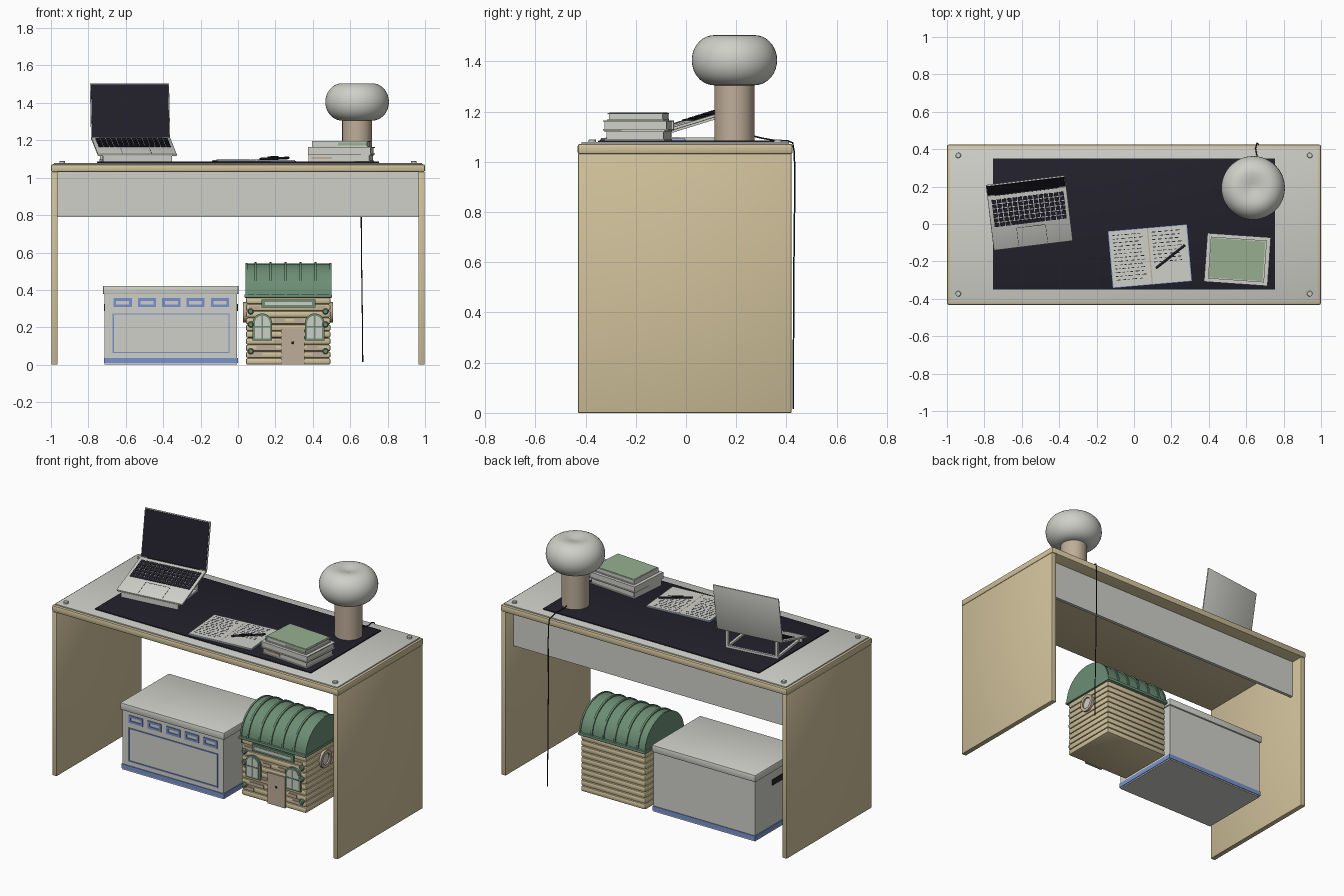
import bpy, bmesh, math, random
from mathutils import Matrix, Vector

if "Cube" in bpy.data.objects:
    bpy.data.objects.remove(bpy.data.objects["Cube"])

random.seed(4)
I = Matrix.Identity(4)


def mat(name, r, g, b):
    m = bpy.data.materials.new(name)
    m.diffuse_color = (r, g, b, 1)
    m.use_nodes = True
    m.node_tree.nodes["Principled BSDF"].inputs["Base Color"].default_value = m.diffuse_color
    return m


GREY = mat("light_grey", .63, .63, .59)
TAN = mat("tan_wood", .64, .54, .33)
DARK = mat("dark_navy", .016, .015, .025)
GREEN = mat("roof_green", .15, .27, .175)
SAGE = mat("sage_green", .31, .43, .28)
BLUE = mat("soft_blue", .19, .29, .62)
BROWN = mat("beige_brown", .52, .42, .32)
BLACK = mat("charcoal", .02, .02, .02)


def finish(name, bm, m, M=I, smooth=False):
    bmesh.ops.recalc_face_normals(bm, faces=bm.faces[:])
    bm.transform(M)
    me = bpy.data.meshes.new(name)
    bm.to_mesh(me)
    bm.free()
    me.materials.append(m)
    ob = bpy.data.objects.new(name, me)
    bpy.context.collection.objects.link(ob)
    if smooth:
        bpy.ops.object.select_all(action='DESELECT')
        ob.select_set(True)
        bpy.context.view_layer.objects.active = ob
        bpy.ops.object.shade_smooth_by_angle(angle=math.radians(35))
    return ob


def boxes(name, spans, m, M=I, bevel=0, seg=2):
    """One object from boxes given as (x0, x1, y0, y1, z0, z1)."""
    bm = bmesh.new()
    for a, b, c, d, e, f in spans:
        T = Matrix.Translation(((a + b) / 2, (c + d) / 2, (e + f) / 2))
        bmesh.ops.create_cube(bm, size=1, matrix=T @ Matrix.Diagonal((b - a, d - c, f - e, 1)))
    if bevel:
        bmesh.ops.bevel(bm, geom=bm.edges[:], offset=bevel, segments=seg, profile=.5, affect='EDGES')
    return finish(name, bm, m, M, bevel > 0)


def prism(name, pts, place, a, b, m, M=I):
    """Extrude a 2D outline from a to b; place(u, v, w) gives the 3D point."""
    bm = bmesh.new()
    lo = [bm.verts.new(place(u, v, a)) for u, v in pts]
    hi = [bm.verts.new(place(u, v, b)) for u, v in pts]
    bm.faces.new(lo)
    bm.faces.new(hi)
    for i in range(len(pts)):
        j = (i + 1) % len(pts)
        bm.faces.new((lo[i], lo[j], hi[j], hi[i]))
    return finish(name, bm, m, M, True)


def lathe(name, profile, m, M=I, steps=48):
    bm = bmesh.new()
    vs = [bm.verts.new((r, 0, z)) for r, z in profile]
    es = [bm.edges.new(p) for p in zip(vs, vs[1:])]
    bmesh.ops.spin(bm, geom=vs + es, cent=(0, 0, 0), axis=(0, 0, 1), angle=2 * math.pi, steps=steps)
    bmesh.ops.remove_doubles(bm, verts=bm.verts[:], dist=1e-5)
    return finish(name, bm, m, M, True)


def frame(x0, x1, z0, z1, t, y0, y1):
    return [(x0, x1, y0, y1, z0, z0 + t), (x0, x1, y0, y1, z1 - t, z1),
            (x0, x0 + t, y0, y1, z0 + t, z1 - t), (x1 - t, x1, y0, y1, z0 + t, z1 - t)]


def arch(cu, v0, w, spring, rise, n=20):
    """Outline of an upright shape with a rounded top."""
    curve = [(cu + w * math.cos(math.pi * i / n), spring + rise * math.sin(math.pi * i / n)) for i in range(n + 1)]
    return [(cu - w, v0), (cu + w, v0)] + curve if spring > v0 else curve


def at(x, y, deg):
    return Matrix.Translation((x, y, 0)) @ Matrix.Rotation(math.radians(deg), 4, 'Z')


def rod(name, pts, r, m):
    cu = bpy.data.curves.new(name, 'CURVE')
    cu.dimensions = '3D'
    cu.bevel_depth = r
    cu.bevel_resolution = 2
    cu.use_fill_caps = True
    s = cu.splines.new('POLY')
    s.points.add(len(pts) - 1)
    for p, c in zip(s.points, pts):
        p.co = (*c, 1)
    cu.materials.append(m)
    bpy.context.collection.objects.link(bpy.data.objects.new(name, cu))


# Desk
boxes("desk_top", [(-1, 1, -.432, .425, 1.03, 1.072)], TAN, bevel=.01)
boxes("desk_sides", [(s - .016, s + .016, -.43, .42, 0, 1.032) for s in (-.981, .981)], TAN, bevel=.003)
boxes("back_panel", [(-.966, .966, .32, .34, .79, 1.031)], GREY)
boxes("top_sheet", [(-.985, .985, -.417, .41, 1.07, 1.079)], GREY, bevel=.002)
for sx in (-1, 1):
    for y in (-.373, .367):
        lathe("sheet_stud", [(0, 1.09), (.012, 1.09), (.015, 1.087), (.015, 1.075)], GREY,
              Matrix.Translation((sx * .94, y, 0)), 20)
boxes("desk_mat", [(-.755, .755, -.35, .35, 1.078, 1.086)], DARK, bevel=.003)

# Lamp
L = Matrix.Translation((.637, .193, 0))
lathe("lamp_base", [(0, 1.085), (.08, 1.085), (.08, 1.31), (0, 1.31)], BROWN, L)
ts = [math.radians(-90 + 10 * i) for i in range(19)]
lathe("lamp_globe", [(0, 1.305)] + [(.08 + .09 * math.cos(t), 1.405 + .1 * math.sin(t)) for t in ts]
      + [(.05, 1.502), (.025, 1.495), (0, 1.491)], GREY, L)
rod("lamp_cable", [(.64, .26, 1.105), (.645, .3, 1.095), (.66, .35, 1.086), (.65, .405, 1.084), (.655, .425, 1.076),
                   (.657, .431, 1.04), (.658, .434, .95), (.66, .43, .6), (.665, .428, .25), (.667, .428, .015)], .003, BLACK)

# Laptop
P = at(-.556, .033, 7)
B = P @ Matrix.Translation((0, -.147, 1.115)) @ Matrix.Rotation(math.radians(17), 4, 'X')
S = P @ Matrix.Translation((0, .147, 1.213)) @ Matrix.Rotation(math.radians(-9.5), 4, 'X')
boxes("laptop_base", [(-.213, .213, 0, .307, 0, .012)], GREY, B, .003)
keys = []
for r in range(6):
    y = .13 + r * .026
    edges = [-.195, -.165, -.135, -.105, .08, .11, .14, .17, .197] if r == 0 else [-.195 + .028 * i for i in range(15)]
    keys += [(a + .002, b - .002, y, y + .021, .012, .015) for a, b in zip(edges, edges[1:])]
boxes("laptop_keys", keys, DARK, B)
boxes("laptop_trackpad", [(x - .001, x + .001, .008, .11, .012, .0127) for x in (-.078, .078)]
      + [(-.078, .078, .109, .111, .012, .0127)], BLACK, B)
boxes("laptop_lid", [(-.213, .213, 0, .008, -.008, .294)], GREY, S, .002)
boxes("laptop_screen", [(-.208, .208, -.002, 0, .004, .289)], DARK, S)
boxes("laptop_hinge", [(-.17, .17, -.008, .004, -.008, .004)], DARK, S)

# Laptop stand
boxes("stand_frame", [(-.185, .185, -.15, -.135, 1.086, 1.118), (-.17, .17, .115, .13, 1.086, 1.1)]
      + [(s * .16 - .008, s * .16 + .008, -.14, .13, 1.086, 1.098) for s in (-1, 1)]
      + [(s * .16 - .008, s * .16 + .008, .115, .13, 1.09, 1.19) for s in (-1, 1)], GREY, P)
boxes("stand_rails", [(s * .16 - .012, s * .16 + .012, .01, .29, -.01, 0) for s in (-1, 1)], GREY, B)

# Open notebook
N = at(.085, -.172, 5)
boxes("notebook_cover", [(-.212, .212, -.152, .152, 1.085, 1.089)], BLUE, N)
boxes("notebook_pages", [(-.208, -.002, -.149, .149, 1.088, 1.096), (.002, .208, -.149, .149, 1.088, 1.096)], GREY, N)
boxes("notebook_fold", [(-.003, .003, -.149, .149, 1.088, 1.0965)], BROWN, N)
words = []
for side, rows in ((-.19, 13), (.02, 9)):
    for r in range(rows):
        x, y = side, .125 - r * .02
        while x < side + .145:
            w = random.uniform(.008, .025)
            words.append((x, x + w, y, y + .004, 1.096, 1.0968))
            x += w + random.uniform(.008, .016)
boxes("notebook_writing", words, DARK, N)
rod("pen", [(.118, -.235, 1.1), (.13, -.226, 1.102), (.2, -.17, 1.104), (.272, -.113, 1.107)], .006, DARK)
rod("pen_clip", [(.16, -.205, 1.11), (.215, -.162, 1.113)], .004, BLACK)

# Book stack
for i, (w, d, z0, z1, deg, c) in enumerate(((.165, .12, 1.086, 1.125, -5, GREY), (.17, .13, 1.125, 1.165, -4, GREY),
                                            (.15, .112, 1.165, 1.195, -4, SAGE))):
    K = at(.553, -.19, deg)
    boxes("book_pages", [(-w + .005, w - .006, -d + .006, d - .006, z0 + .004, z1 - .004)], GREY, K)
    boxes("book_cover", [(-w, w, -d, d, z0, z0 + .005), (-w, w, -d, d, z1 - .005, z1),
                         (-w, -w + .006, -d, d, z0, z1)], GREY, K)
    if c == SAGE:
        boxes("book_green_cover", [(-w + .004, w - .008, -d + .006, d - .006, z1, z1 + .002),
                                   (-.01, w - .008, -d + .004, -d + .007, z0 + .006, z1 - .006)], SAGE, K)
boxes("book_label", [(-.15, -.04, -.1165, -.11, 1.1, 1.112)], BROWN, at(.553, -.19, -5))

# Storage box
boxes("box_body", [(-.713, -.005, -.135, .33, 0, .39)], GREY)
boxes("box_lid", [(-.722, .003, -.145, .34, .377, .422)], GREY, bevel=.006)
boxes("box_base_band", [(-.717, -.001, -.139, .334, .008, .036)], BLUE)
trim = frame(-.67, -.045, .062, .275, .007, -.139, -.134)
for i in range(5):
    x = -.665 + .13 * i
    trim += frame(x, x + .097, .308, .356, .014, -.14, -.134)
boxes("box_blue_trim", trim, BLUE)
boxes("box_handles", [(x - .004, x + .004, .04, .16, .288, .325) for x in (-.713, -.005)], BLACK)

# Log house: stacked logs
rows, h = 10, .036
boxes("house_logs", [(.042, .495, -.028, .345, i * h, (i + 1) * h) for i in range(rows)], TAN, bevel=.011)
boxes("house_planks", [(a, b, -.031, -.026, r * h + .008, r * h + .028) for r, a, b in
                       ((1, .06, .13), (2, .37, .43), (3, .19, .23), (6, .19, .25), (6, .3, .35), (7, .055, .08),
                        (8, .06, .12), (8, .42, .47), (2, .1, .2), (1, .4, .47))], BROWN)
# Door and sign
boxes("house_door", [(.23, .355, -.036, -.026, 0, .195)], BROWN)
boxes("door_knob", [(.287, .299, -.042, -.035, .112, .124)], BLACK, bevel=.003)
boxes("house_sign", [(.125, .415, -.04, -.026, .306, .35)], GREEN)
boxes("sign_face", [(.145, .395, -.043, -.039, .32, .336)], GREY)
# Arched windows
front = lambda u, v, w: (u, w, v)
for cx in (.13, .41):
    prism("window_frame", arch(cx, .13, .052, .224, .05), front, -.038, -.026, GREEN)
    prism("window_glass", arch(cx, .14, .04, .224, .038), front, -.041, -.037, GREY)
    boxes("window_bars", [(cx - .004, cx + .004, -.044, -.04, .14, .26), (cx - .04, cx + .04, -.044, -.04, .2, .207)], GREEN)
# Corner pegs
for x in (.068, .468):
    for z in (.072, .215, .285):
        lathe("corner_peg", [(0, .018), (.011, .018), (.016, .012), (.016, 0)], GREEN,
              Matrix.Translation((x, -.026, z)) @ Matrix.Rotation(math.pi / 2, 4, 'X'), 16)
# Round side windows
for x, s in ((.495, 1), (.042, -1)):
    R = Matrix.Translation((x, .157, .28)) @ Matrix.Rotation(s * math.pi / 2, 4, 'Y')
    lathe("round_window_ring", [(.035, -.003), (.035, .014), (.055, .014), (.055, -.003)], BROWN, R, 28)
    lathe("round_window_glass", [(0, .004), (.036, .004)], GREY, R, 28)
# Barrel roof with ribs
side = lambda u, v, w: (w, u, v)
boxes("roof_eaves", [(.034, .503, -.045, .36, .358, .376)], GREEN, bevel=.004)
prism("roof", arch(.157, .37, .19, .37, .17), side, .043, .496, GREEN)
for x in (.094, .174, .254, .334, .414):
    prism("roof_rib", arch(.157, .37, .197, .37, .178), side, x - .006, x + .006, GREEN)
for x in (.04, .49):
    prism("roof_end_rib", arch(.157, .37, .195, .37, .174), side, x, x + .01, GREEN)
